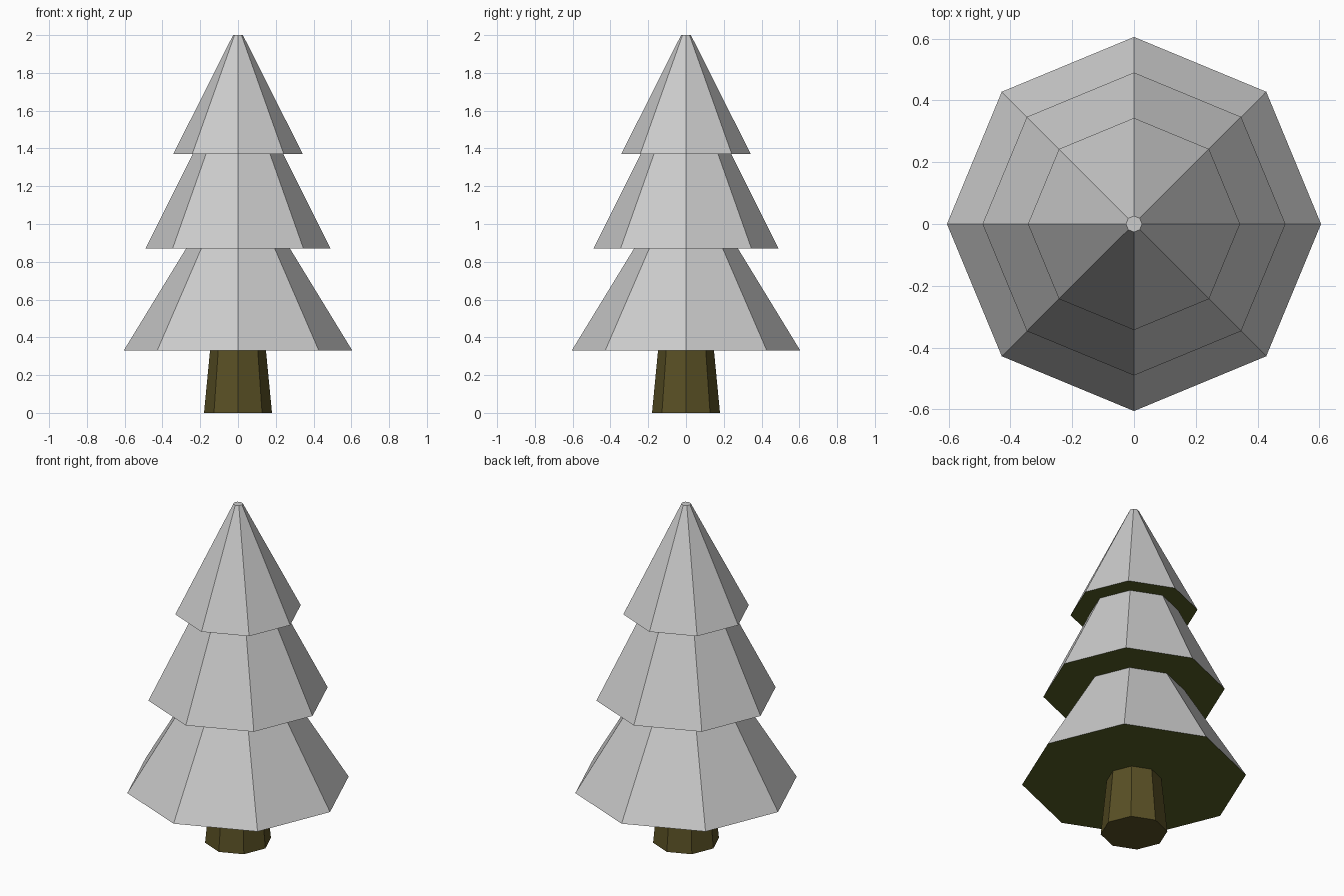
import bpy, bmesh
from math import cos, sin, pi

if "Cube" in bpy.data.objects:
    bpy.data.objects.remove(bpy.data.objects["Cube"])

SIDES = 8


def material(name, color):
    mat = bpy.data.materials.new(name)
    mat.diffuse_color = (*color, 1)
    mat.use_nodes = True
    mat.node_tree.nodes["Principled BSDF"].inputs["Base Color"].default_value = mat.diffuse_color
    return mat


def lathe(name, profile, mats, mat_index):
    """Spin (radius, z) points into a closed flat-sided solid; mat_index per band, caps included."""
    bm = bmesh.new()
    rings = [[bm.verts.new((r * cos(2 * pi * i / SIDES), r * sin(2 * pi * i / SIDES), z))
              for i in range(SIDES)] for r, z in profile]
    bm.faces.new(rings[0][::-1]).material_index = mat_index[0]
    for a, b, m in zip(rings, rings[1:], mat_index[1:]):
        for i in range(SIDES):
            j = (i + 1) % SIDES
            bm.faces.new((a[i], a[j], b[j], b[i])).material_index = m
    bm.faces.new(rings[-1]).material_index = mat_index[-1]
    mesh = bpy.data.meshes.new(name)
    bm.to_mesh(mesh)
    bm.free()
    for m in mats:
        mesh.materials.append(m)
    obj = bpy.data.objects.new(name, mesh)
    bpy.context.collection.objects.link(obj)
    return obj


bark = material("bark", (0.10, 0.08, 0.018))
needles = material("needles", (0.09, 0.11, 0.018))

# Trunk: slightly tapered octagonal post
lathe("trunk", [(0.18, 0), (0.148, 0.33)], [bark], [0, 0, 0])

# Foliage: three stacked skirts, grey on top and green underneath
tiers = [(0.605, 0.33), (0.275, 0.87),
         (0.49, 0.87), (0.24, 1.37),
         (0.343, 1.37), (0.026, 2.0)]
lathe("foliage", tiers, [None, needles], [1, 0, 1, 0, 1, 0, 0])
